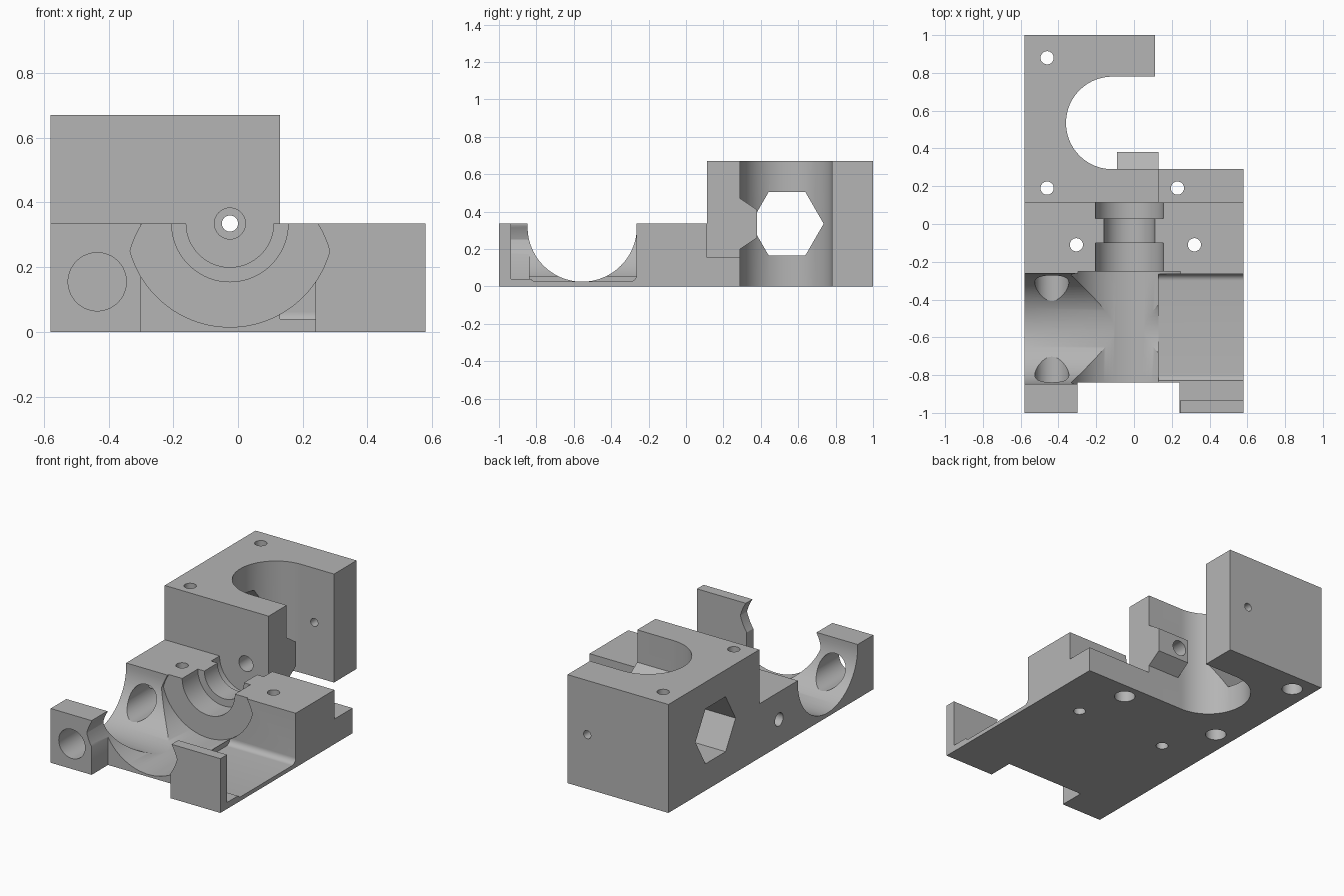
import bpy
import bmesh
from math import sin, cos, pi, asin, sqrt

cube = bpy.data.objects.get("Cube")
if cube:
    bpy.data.objects.remove(cube, do_unlink=True)

grey = bpy.data.materials.new("plain grey")
grey.use_nodes = True
GREY = (0.46, 0.46, 0.46, 1)
grey.diffuse_color = GREY
grey.node_tree.nodes["Principled BSDF"].inputs["Base Color"].default_value = GREY


def prism(name, points, axis, lo, hi):
    """Extrude a 2D profile along an axis; the profile uses the other two axes in order."""
    place = {"x": lambda a, b, t: (t, a, b),
             "y": lambda a, b, t: (a, t, b),
             "z": lambda a, b, t: (a, b, t)}[axis]
    bm = bmesh.new()
    rings = [[bm.verts.new(place(a, b, t)) for a, b in points] for t in (lo, hi)]
    for ring in rings:
        bm.faces.new(ring)
    for i in range(len(points)):
        j = (i + 1) % len(points)
        bm.faces.new((rings[0][i], rings[0][j], rings[1][j], rings[1][i]))
    bmesh.ops.recalc_face_normals(bm, faces=bm.faces)
    mesh = bpy.data.meshes.new(name)
    bm.to_mesh(mesh)
    bm.free()
    mesh.materials.append(grey)
    obj = bpy.data.objects.new(name, mesh)
    bpy.context.collection.objects.link(obj)
    return obj


def box(name, x0, x1, y0, y1, z0, z1):
    return prism(name, [(x0, y0), (x1, y0), (x1, y1), (x0, y1)], "z", z0, z1)


def arc(cx, cy, r, start, end, steps):
    return [(cx + r * cos(start + (end - start) * i / steps),
             cy + r * sin(start + (end - start) * i / steps)) for i in range(steps + 1)]


def rod(name, axis, a, b, r, lo, hi, sides=64):
    return prism(name, arc(a, b, r, 0, 2 * pi, sides)[:-1], axis, lo, hi)


def combine(target, tool, operation="DIFFERENCE"):
    mod = target.modifiers.new(operation.lower(), "BOOLEAN")
    mod.operation = operation
    mod.solver = "EXACT"
    mod.object = tool
    bpy.context.view_layer.objects.active = target
    bpy.ops.object.modifier_apply(modifier=mod.name)
    bpy.data.objects.remove(tool, do_unlink=True)


AX, AZ = -0.025, 0.335      # shaft axis, running front to back
TOP, W = 0.335, 0.58

# Low body with two front arms
body = prism("holder_body", [(-W, -1), (-0.3, -1), (-0.3, -0.84), (0.24, -0.84),
                             (0.24, -1), (W, -1), (W, 0.29), (-W, 0.29)], "z", 0, TOP)
combine(body, box("rear_step_cut", 0.13, 1, 0.113, 1, 0.155, 1))

# Stepped bearing seat
for r, lo, hi in ((0.18, 0.03, 0.113), (0.135, -0.12, 0.05), (0.18, -0.4, -0.1)):
    combine(body, rod("bearing_cut", "y", AX, AZ, r, lo, hi, 96))

# Lens-shaped channel along the shaft: two equal arcs mirrored about a mid height
R, mid = 0.32, 0.25
half = asin(sqrt(R * R - (AZ - mid) ** 2) / R)
lower = arc(AX, AZ, R, -pi / 2 - half, -pi / 2 + half, 48)
upper = [(x, 2 * mid - z) for x, z in reversed(lower[1:-1])]
combine(body, prism("channel_cut", lower + upper, "y", -1.2, -0.252))

# Round trough across the body
trough = arc(-0.555, 0.317, 0.292, pi, 2 * pi, 48) + [(-0.263, 0.8), (-0.847, 0.8)]
combine(body, prism("trough_cut", trough, "x", -1, 0.2))

# Flat pocket with rounded corners, and the ledge behind the thin front wall
f = 0.035
pocket = (arc(-0.835 + f, 0.025 + f, f, pi, 1.5 * pi, 8)
          + arc(-0.265 - f, 0.025 + f, f, 1.5 * pi, 2 * pi, 8)
          + [(-0.265, 0.8), (-0.835, 0.8)])
combine(body, prism("pocket_cut", pocket, "x", 0.13, 1))
combine(body, box("ledge_cut", 0.13, 1, -0.935, -0.8, 0.04, 1))

# Guide rod bore and its cross hole
combine(body, rod("guide_bore", "y", -0.435, 0.155, 0.09, -1.2, -0.02))
combine(body, rod("cross_hole", "x", -0.08, 0.165, 0.04, -1, -0.435, 32))

# Tall rear block with an open round slot
cx, cy, r = -0.115, 0.535, 0.245
tall = prism("rear_block", [(-W, 0.113), (0.13, 0.113), (0.13, cy - r)]
             + arc(cx, cy, r, -pi / 2, -1.5 * pi, 48)
             + [(0.11, cy + r), (0.11, 1), (-W, 1)], "z", 0, 0.67)
combine(tall, rod("hex_window", "x", 0.54, AZ, 0.196, -1, -0.2, 6))

# Tapered boss around the shaft hole
boss = [(0.2, 0.47), (0.29, 0.47), (0.38, 0.41), (0.38, 0.26), (0.29, 0.2), (0.2, 0.2)]
combine(tall, prism("shaft_boss", boss, "x", -0.09, 0.13), "UNION")
combine(body, tall, "UNION")

# Shaft holes
combine(body, rod("shaft_hole", "y", AX, AZ, 0.048, 0.05, 0.5, 32))
combine(body, rod("shaft_end_hole", "y", AX, AZ, 0.025, 0.6, 1.2, 32))

# Vertical screw holes, the rear three counterbored from below
for x, y in ((-0.46, 0.88), (-0.46, 0.19), (0.23, 0.19), (-0.305, -0.11), (0.32, -0.11)):
    combine(body, rod("screw_hole", "z", x, y, 0.035, -0.5, 1, 32))
    if y > 0:
        combine(body, rod("counterbore", "z", x, y, 0.06, -0.5, 0.07, 32))

bpy.ops.object.select_all(action="DESELECT")
body.select_set(True)
bpy.context.view_layer.objects.active = body
bpy.ops.object.shade_smooth_by_angle()
